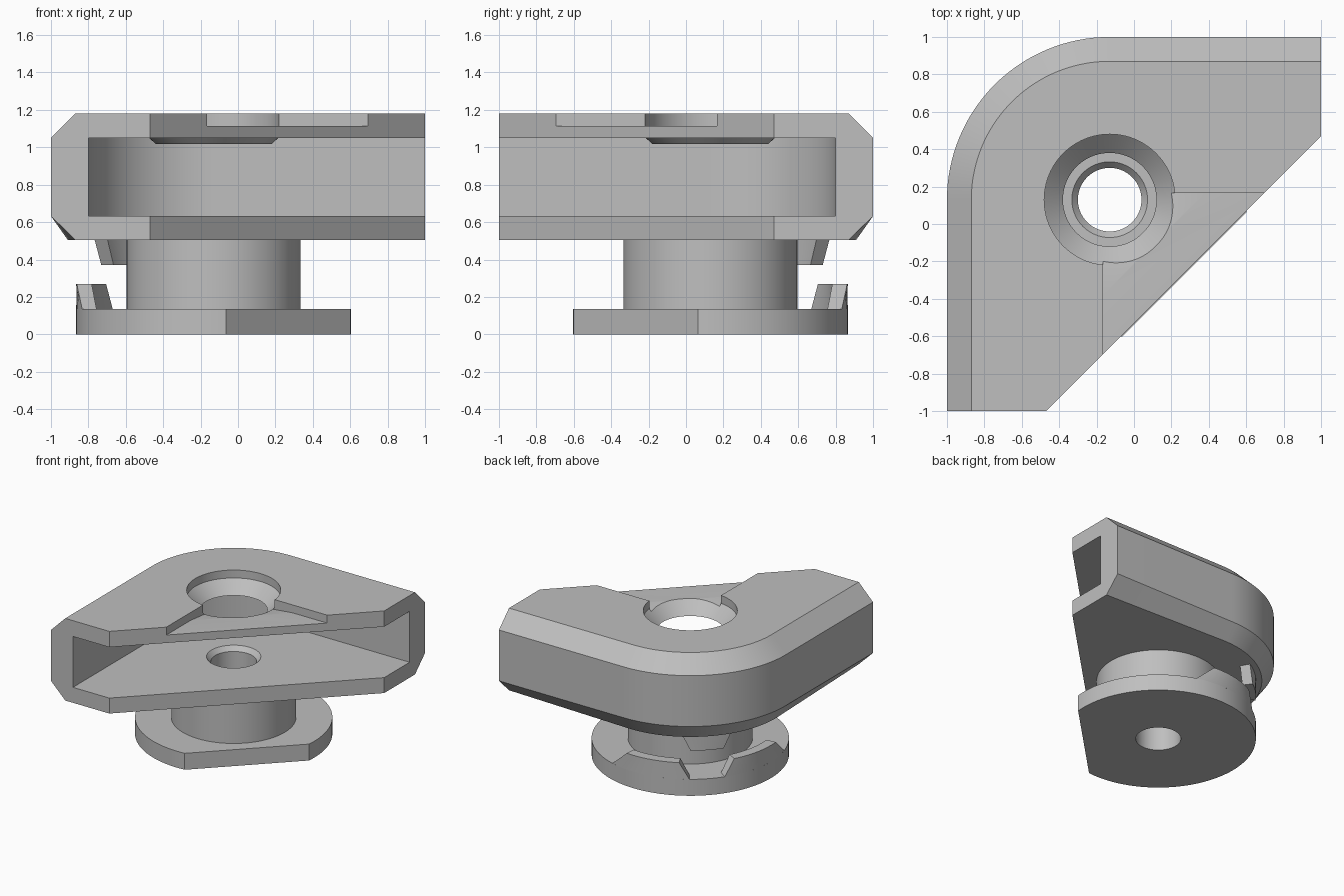
import bpy, bmesh
from math import cos, sin, radians, acos, degrees

cube = bpy.data.objects.get("Cube")
if cube:
    bpy.data.objects.remove(cube, do_unlink=True)

grey = bpy.data.materials.new("plain grey")
grey.use_nodes = True
grey.diffuse_color = (0.52, 0.52, 0.52, 1)
grey.node_tree.nodes["Principled BSDF"].inputs["Base Color"].default_value = grey.diffuse_color

CX, CY = -0.13, 0.13      # shared axis of bore, column and rounded corner


def arc(r, a0, a1, n):
    """Points on a circle about the shared axis, angles in degrees."""
    angles = [radians(a0 + (a1 - a0) * i / n) for i in range(n + 1)]
    return [(CX + r * cos(a), CY + r * sin(a)) for a in angles]


def circle(r):
    return arc(r, 0, 360, 96)[:-1]


def at(points, z):
    return [(x, y, z) for x, y in points]


def loft(name, layers):
    """Closed solid through layers of equal point count."""
    bm = bmesh.new()
    rings = [[bm.verts.new(p) for p in layer] for layer in layers]
    n = len(rings[0])
    for low, high in zip(rings, rings[1:]):
        for i in range(n):
            j = (i + 1) % n
            bm.faces.new((low[i], low[j], high[j], high[i]))
    bm.faces.new(rings[0][::-1])
    bm.faces.new(rings[-1])
    bmesh.ops.recalc_face_normals(bm, faces=bm.faces)
    mesh = bpy.data.meshes.new(name)
    bm.to_mesh(mesh)
    bm.free()
    mesh.materials.append(grey)
    ob = bpy.data.objects.new(name, mesh)
    bpy.context.collection.objects.link(ob)
    return ob


def activate(ob):
    bpy.ops.object.select_all(action='DESELECT')
    ob.select_set(True)
    bpy.context.view_layer.objects.active = ob


def cut(ob, *cutters):
    activate(ob)
    for cutter in cutters:
        cutter.hide_render = True
        mod = ob.modifiers.new("cut", 'BOOLEAN')
        mod.operation = 'DIFFERENCE'
        mod.solver = 'EXACT'
        mod.object = cutter
        bpy.ops.object.modifier_apply(modifier=mod.name)


def body_outline(inset, corner_inset):
    """Bracket plan: two straight arms, round corner, diagonal front."""
    corner = arc(0.87 - corner_inset, 180, 90, 32)
    return [(-0.47, -1), (-1 + inset, -1)] + corner + [(1, 1 - inset), (1, 0.47)]


def tooth(name, bottom, top, z0, z1):
    """Rim segment with sloped ends; bottom and top are angle ranges."""
    def sector(a0, a1):
        return arc(0.735, a0, a1, 12) + arc(0.655, a1, a0, 12)
    return loft(name, [at(sector(*bottom), z0), at(sector(*top), z1)])


# Bracket body with chamfered outer edges
body = loft("bracket_body", [
    at(body_outline(0.13, 0.09), 0.505), at(body_outline(0, 0), 0.632),
    at(body_outline(0, 0), 1.05), at(body_outline(0.13, 0.13), 1.18)])

# Cutters: inner slot, stepped bore, top recess and its shallow ramp
slot = loft("slot_cutter", [
    at([(-0.8, -1.2)] + arc(0.67, 180, 90, 32) + [(1.2, 0.8), (1.2, -1.2)], z)
    for z in (0.632, 1.05)])
bore = loft("bore_cutter", [at(circle(r), z) for r, z in (
    (0.17, -0.1), (0.17, 0.595), (0.205, 0.635), (0.205, 0.9),
    (0.25, 0.95), (0.25, 1.018), (0.35, 1.115), (0.35, 1.3))])
recess = loft("recess_cutter", [
    at([(-0.165, 0.165), (-0.165, -1.5), (1.5, -1.5), (1.5, 0.165)], z)
    for z in (1.115, 1.4)])
ramp_plan = [(0.38, 0.165), (-0.165, 0.165), (-0.165, -0.38)]
ramp = loft("ramp_cutter", [
    [(x, y, z) for (x, y), z in zip(ramp_plan, (1.115, 1.06, 1.115))],
    at(ramp_plan, 1.4)])
cut(body, slot, recess, ramp, bore)

# Tapered collar under the countersink
collar = loft("countersink_collar",
              [at(circle(0.31), 1.018), at(circle(0.345), 1.05)])

# Column and base disc with a flat parallel to the diagonal front
column = loft("column", [at(circle(0.465), z) for z in (0.135, 0.505)])
half = degrees(acos(0.565 / 0.735))
base = loft("base_disc", [
    at(arc(0.735, -45 + half, 315 - half, 80), z) for z in (0, 0.135)])
for part in (collar, column, base):
    cut(part, bore)

# Locking teeth on the rounded corner side
MID = 135
parts = [body, collar, column, base]
for side, name in ((1, "left_rim_tooth"), (-1, "right_rim_tooth")):
    parts.append(tooth(name, (MID + side * 10.5, MID + side * 62),
                       (MID + side * 16.5, MID + side * 50), 0.135, 0.27))
parts.append(tooth("hanging_tooth", (MID - 9.8, MID + 9.8),
                   (MID - 15, MID + 15), 0.37, 0.505))

for cutter in (slot, bore, recess, ramp):
    bpy.data.objects.remove(cutter, do_unlink=True)
for part in parts:
    activate(part)
    bpy.ops.object.shade_smooth_by_angle()
